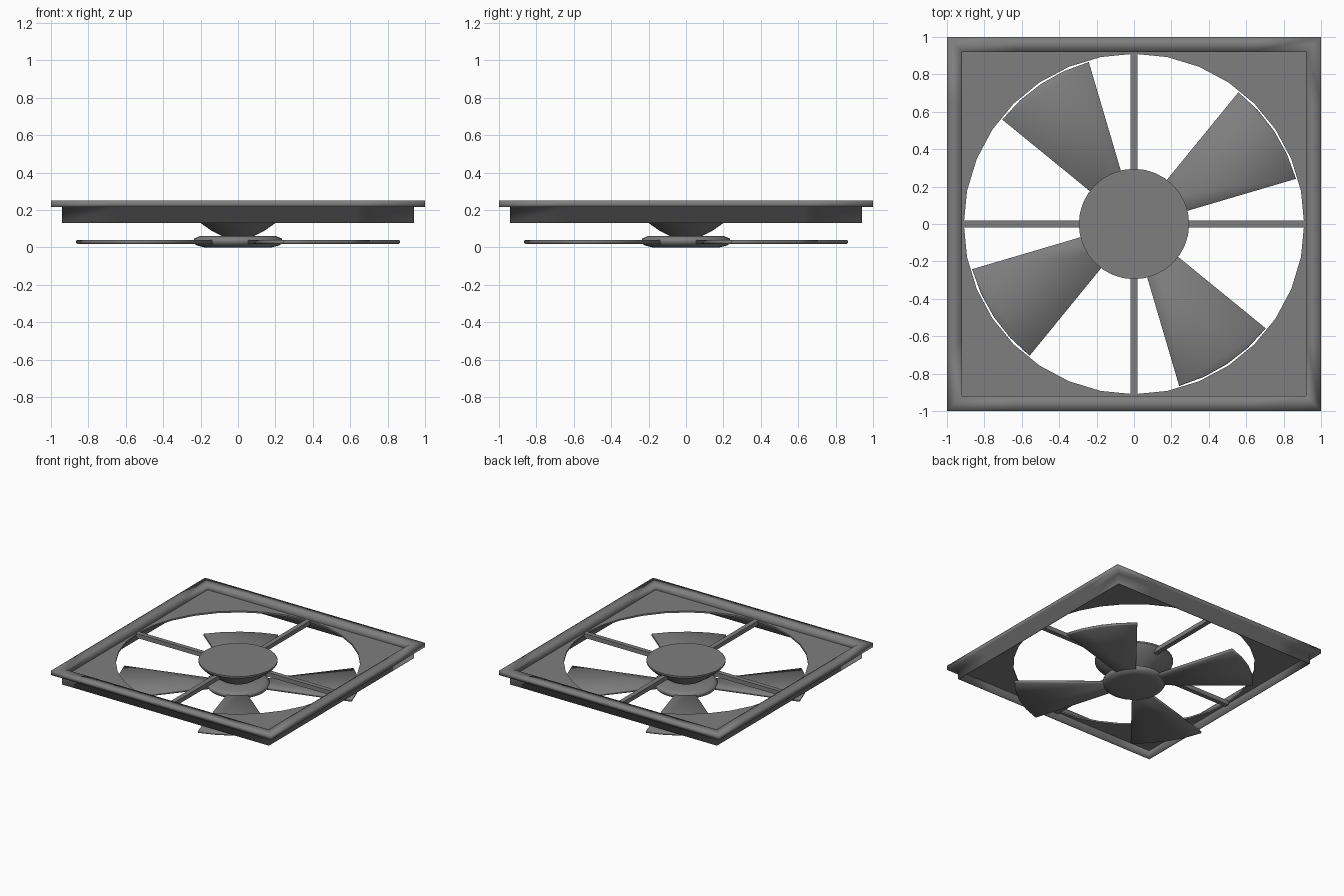
import bpy, bmesh, math
from math import cos, sin, radians, pi

if "Cube" in bpy.data.objects:
    bpy.data.objects.remove(bpy.data.objects["Cube"])

# Dark grey plastic
dark = bpy.data.materials.new("dark_plastic")
dark.diffuse_color = (.21, .21, .21, 1)
dark.use_nodes = True
dark.node_tree.nodes["Principled BSDF"].inputs["Base Color"].default_value = dark.diffuse_color


def add_mesh(name, verts, faces, smooth=None):
    me = bpy.data.meshes.new(name)
    me.from_pydata(verts, [], faces)
    bm = bmesh.new()
    bm.from_mesh(me)
    bmesh.ops.remove_doubles(bm, verts=bm.verts, dist=1e-5)
    bmesh.ops.recalc_face_normals(bm, faces=bm.faces)
    bm.to_mesh(me)
    bm.free()
    me.materials.append(dark)
    ob = bpy.data.objects.new(name, me)
    bpy.context.collection.objects.link(ob)
    if smooth is not None:
        bpy.ops.object.select_all(action='DESELECT')
        bpy.context.view_layer.objects.active = ob
        ob.select_set(True)
        bpy.ops.object.shade_smooth_by_angle(angle=radians(smooth))
    return ob


def ring(name, loops, smooth=None, closed=True):
    """Skin a list of equal-length vertex loops into a surface."""
    n = len(loops[0])
    verts = [v for loop in loops for v in loop]
    faces = []
    for j in range(len(loops) if closed else len(loops) - 1):
        k = (j + 1) % len(loops)
        for i in range(n):
            m = (i + 1) % n
            faces.append((j * n + i, j * n + m, k * n + m, k * n + i))
    if not closed:
        faces += [tuple(range(n)), tuple(range((len(loops) - 1) * n, len(loops) * n))]
    return add_mesh(name, verts, faces, smooth)


def circle(r, z, n=32):
    return [(r * cos(2 * pi * i / n), r * sin(2 * pi * i / n), z) for i in range(n)]


def square(h, z, n=32):
    pts = []
    for x, y, _ in circle(1, 0, n):
        s = h / max(abs(x), abs(y))
        pts.append((x * s, y * s, z))
    return pts


# Square frame: flange on top, thin skirt hanging below
profile = [(.934, .13), (.94, .13), (.94, .215), (1, .215), (1, .25), (.92, .25), (.92, .205)]
ring("frame", [square(h, z) for h, z in profile], 120)

# Recessed plate with round opening
ring("plate", [square(.93, .203), circle(.91, .203), circle(.91, .19), square(.93, .19)])

# Motor housing: flat disc over a bowl
ring("motor_housing", [circle(r, z) for r, z in
     [(.295, .225), (.295, .212), (.265, .178), (.2, .13), (.14, .088), (.09, .063), (.06, .055)]],
     40, closed=False)

# Four support spokes
for k in range(4):
    a = k * pi / 2
    w = .019
    loops = []
    for x in (.2, .912):
        loops.append([(x * cos(a) - y * sin(a), x * sin(a) + y * cos(a), z)
                      for y, z in ((-w, .17), (w, .17), (w, .205), (-w, .205))])
    ring(f"spoke_{k + 1}", loops, closed=False)

# Rotor hub
ring("rotor_hub", [circle(r, z) for r, z in
     [(.18, 0), (.225, .012), (.237, .03), (.235, .046), (.205, .06), (.06, .06)]],
     90, closed=False)

# Four flat blades widening toward an arc tip
R, SEG = .899, 4
for k in range(4):
    a = radians(33.6 + 90 * k)
    tip = [(R, radians(-18 + 36 * i / SEG)) for i in range(SEG + 1)]
    outline = [(.15, -.06)] + [(r * cos(t), r * sin(t)) for r, t in tip] + [(.15, .06)]
    cx = .55
    loops = []
    for z, s in ((.018, .985), (.023, 1), (.035, 1), (.04, .985)):
        pts = [(cx + (x - cx) * s, y * s) for x, y in outline]
        loops.append([(x * cos(a) - y * sin(a), x * sin(a) + y * cos(a), z) for x, y in pts])
    ring(f"blade_{k + 1}", loops, 120, closed=False)
